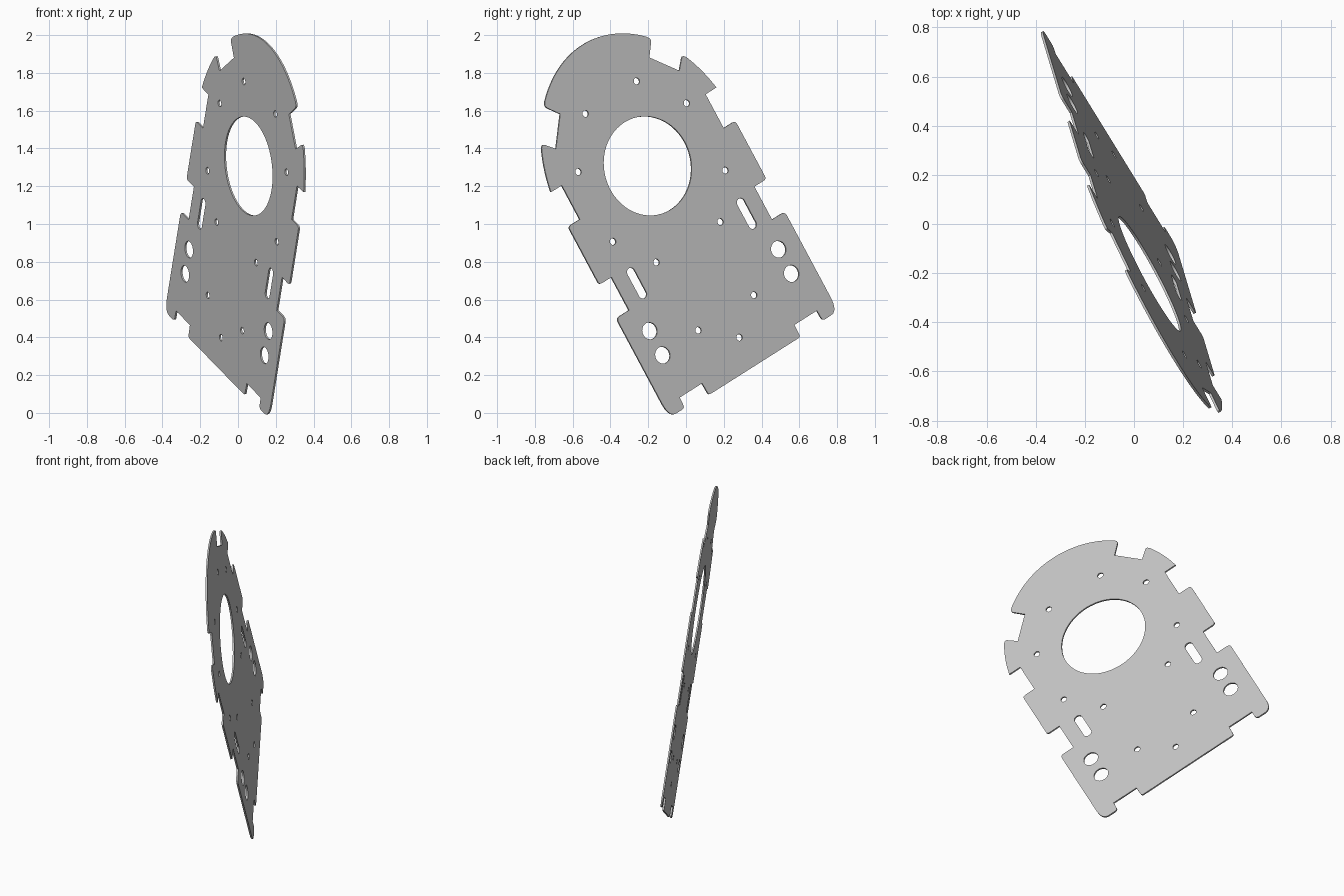
import bpy
from math import cos, sin, pi, sqrt
from mathutils import Matrix, Vector

cube = bpy.data.objects.get("Cube")
if cube:
    bpy.data.objects.remove(cube, do_unlink=True)

THICKNESS = 0.01
ARC_W, ARC_H = 0.598, 0.735      # half width and height of the domed end

grey = bpy.data.materials.new("plain grey")
grey.use_nodes = True
grey.diffuse_color = (0.55, 0.55, 0.55, 1)
grey.node_tree.nodes["Principled BSDF"].inputs["Base Color"].default_value = grey.diffuse_color


def dome(u0, u1, steps):
    """Points along the domed end between two half widths."""
    us = [u0 + (u1 - u0) * i / steps for i in range(steps + 1)]
    return [(u, ARC_H * sqrt(1 - (u / ARC_W) ** 2), 0) for u in us]


def rounded(corners):
    """Replace every corner that has a radius by a short curve."""
    out = []
    for i, (u, v, r) in enumerate(corners):
        p = Vector((u, v))
        if not r:
            out.append(p)
            continue
        a = Vector(corners[i - 1][:2]) - p
        b = Vector(corners[(i + 1) % len(corners)][:2]) - p
        a = p + a.normalized() * min(r, a.length * 0.45)
        b = p + b.normalized() * min(r, b.length * 0.45)
        for k in range(6):
            t = k / 5
            out.append(a * (1 - t) ** 2 + p * 2 * t * (1 - t) + b * t * t)
    return out


def capsule(u, v, r, length=0, n=24):
    """Round hole, or a slot along the plate when length is given."""
    pts = []
    for i in range(n):
        a = 2 * pi * (i + 0.5) / n
        pts.append((u + r * cos(a), v + r * sin(a) + (length / 2 if sin(a) > 0 else -length / 2)))
    return pts


# Half outline from the base to the dome: across, along, corner radius
half = [(0.323, -1.213, 0.015), (0.326, -1.141, 0), (0.485, -1.141, 0),
        (0.487, -1.203, 0.02), (0.595, -1.203, 0.085),          # foot
        (0.595, -0.6, 0.025), (0.505, -0.6, 0),                 # lower side
        (0.505, -0.4, 0), (0.59, -0.4, 0.02),                   # side tab
        (0.59, -0.047, 0.02), (0.508, -0.047, 0),
        (0.508, 0.158, 0), (0.585, 0.158, 0.02)]                # ear
half += dome(0.583, 0.51, 8)
half += [(0.493, 0.4, 0.015), (0.436, 0.34, 0), (0.315, 0.486, 0), (0.376, 0.562, 0.02)]
half += dome(0.36, 0.02, 16)
outline = rounded(half + [(-u, v, r) for u, v, r in reversed(half)])

# Centre opening, single hole and mirrored holes and slots
loops = [outline, capsule(0, 0, 0.264, n=72), capsule(0, -1.04, 0.018)]
for side in (1, -1):
    for u, v in ((0.181, 0.415), (0.383, 0.172), (0.397, -0.243), (0.226, -0.462), (0.197, -0.89)):
        loops.append(capsule(side * u, v, 0.018))
    for v in (-0.753, -0.9):
        loops.append(capsule(side * 0.455, v, 0.045, n=32))
    loops.append(capsule(side * 0.388, -0.5, 0.025, 0.13))

# Filled flat profile, extruded to the plate thickness
curve = bpy.data.curves.new("mounting_plate", "CURVE")
curve.dimensions = "2D"
curve.fill_mode = "BOTH"
curve.extrude = THICKNESS / 2
curve.materials.append(grey)
for loop in loops:
    spline = curve.splines.new("POLY")
    spline.points.add(len(loop) - 1)
    for point, (u, v) in zip(spline.points, loop):
        point.co = (u, v, 0, 1)
    spline.use_cyclic_u = True

plate = bpy.data.objects.new("mounting_plate", curve)
bpy.context.collection.objects.link(plate)

# Stand the plate up at its tilt, with the opening as its origin
up = Vector((0.14, -0.467, 0.8735)).normalized()
normal = Vector((0.8757, 0.47, 0.11))
across = up.cross(normal).normalized()
normal = across.cross(up)
tilt = Matrix((across, up, normal)).transposed().to_4x4()
plate.matrix_world = Matrix.Translation((0.06, -0.205, 1.307)) @ tilt

bpy.ops.object.select_all(action="DESELECT")
plate.select_set(True)
bpy.context.view_layer.objects.active = plate
bpy.ops.object.convert(target="MESH")
bpy.ops.object.shade_flat()
